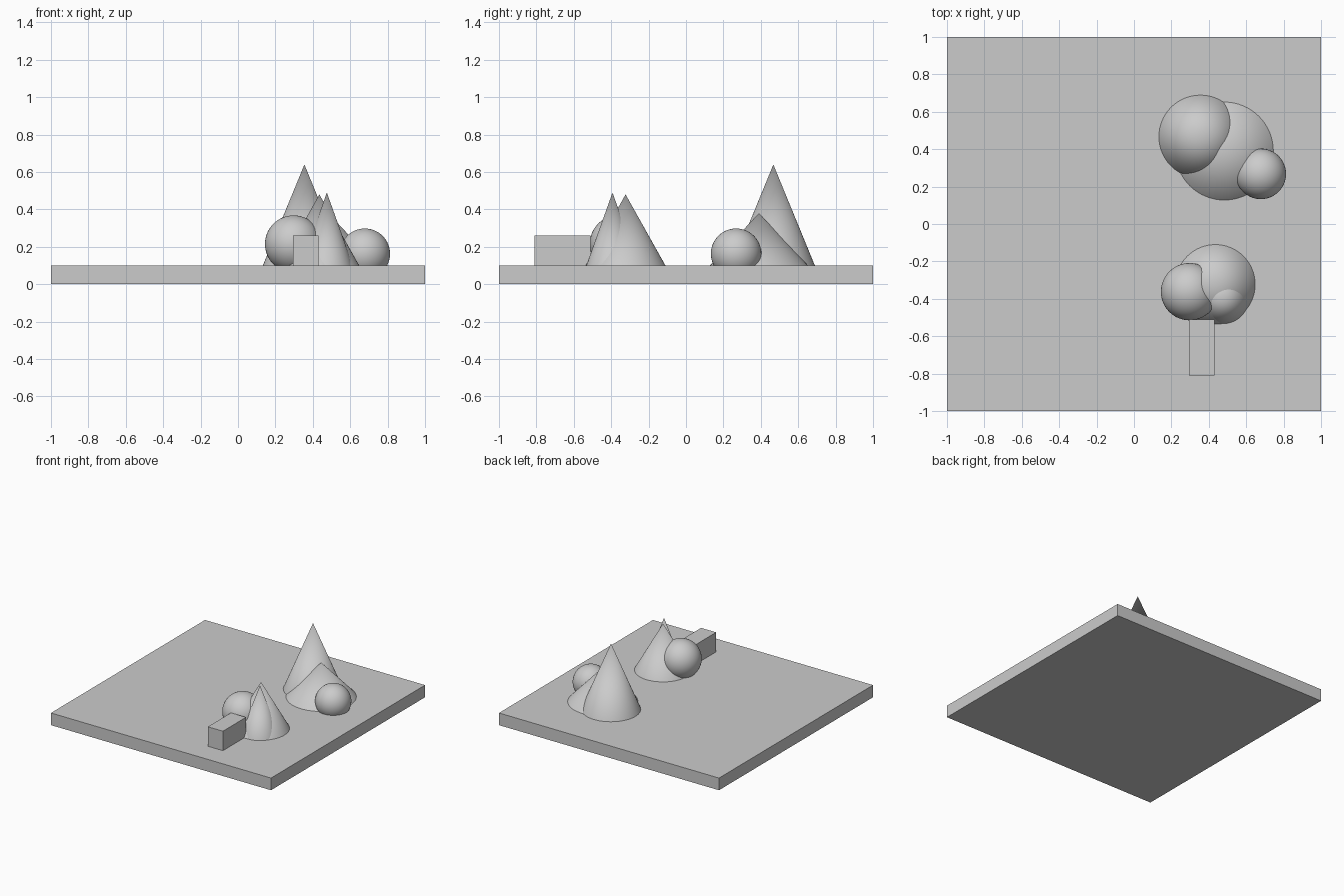
import bpy
import math

cube = bpy.data.objects.get("Cube")
if cube:
    bpy.data.objects.remove(cube, do_unlink=True)

GREY = (0.6, 0.6, 0.6, 1.0)
grey = bpy.data.materials.new("plain grey")
grey.use_nodes = True
grey.diffuse_color = GREY
grey.node_tree.nodes["Principled BSDF"].inputs["Base Color"].default_value = GREY

GROUND = 0.1  # top of the slab


def finish(name, smooth=True):
    obj = bpy.context.object
    obj.name = name
    obj.data.materials.append(grey)
    if smooth:
        bpy.ops.object.shade_smooth_by_angle(angle=math.radians(30))
    return obj


def box(name, low, high):
    centre = [(a + b) / 2 for a, b in zip(low, high)]
    bpy.ops.mesh.primitive_cube_add(size=1, location=centre)
    obj = finish(name, smooth=False)
    obj.scale = [b - a for a, b in zip(low, high)]


def cone(name, x, y, radius, top):
    height = top - GROUND
    bpy.ops.mesh.primitive_cone_add(vertices=64, radius1=radius, radius2=0, depth=height,
                                    location=(x, y, GROUND + height / 2))
    finish(name)


def ball(name, x, y, z, radius):
    bpy.ops.mesh.primitive_uv_sphere_add(segments=64, ring_count=32, radius=radius,
                                         location=(x, y, z))
    finish(name)


# Square ground slab
box("ground_slab", (-1, -1, 0), (1, 1, GROUND))

# Back cluster
cone("back_tall_cone", 0.355, 0.467, 0.222, 0.64)
cone("back_wide_cone", 0.483, 0.39, 0.262, 0.38)
ball("back_ball", 0.678, 0.268, 0.163, 0.135)

# Front cluster
cone("front_wide_cone", 0.435, -0.323, 0.213, 0.48)
cone("front_narrow_cone", 0.475, -0.393, 0.14, 0.49)
ball("front_ball", 0.297, -0.362, 0.215, 0.153)
box("front_block", (0.293, -0.81, GROUND), (0.43, -0.51, 0.26))
